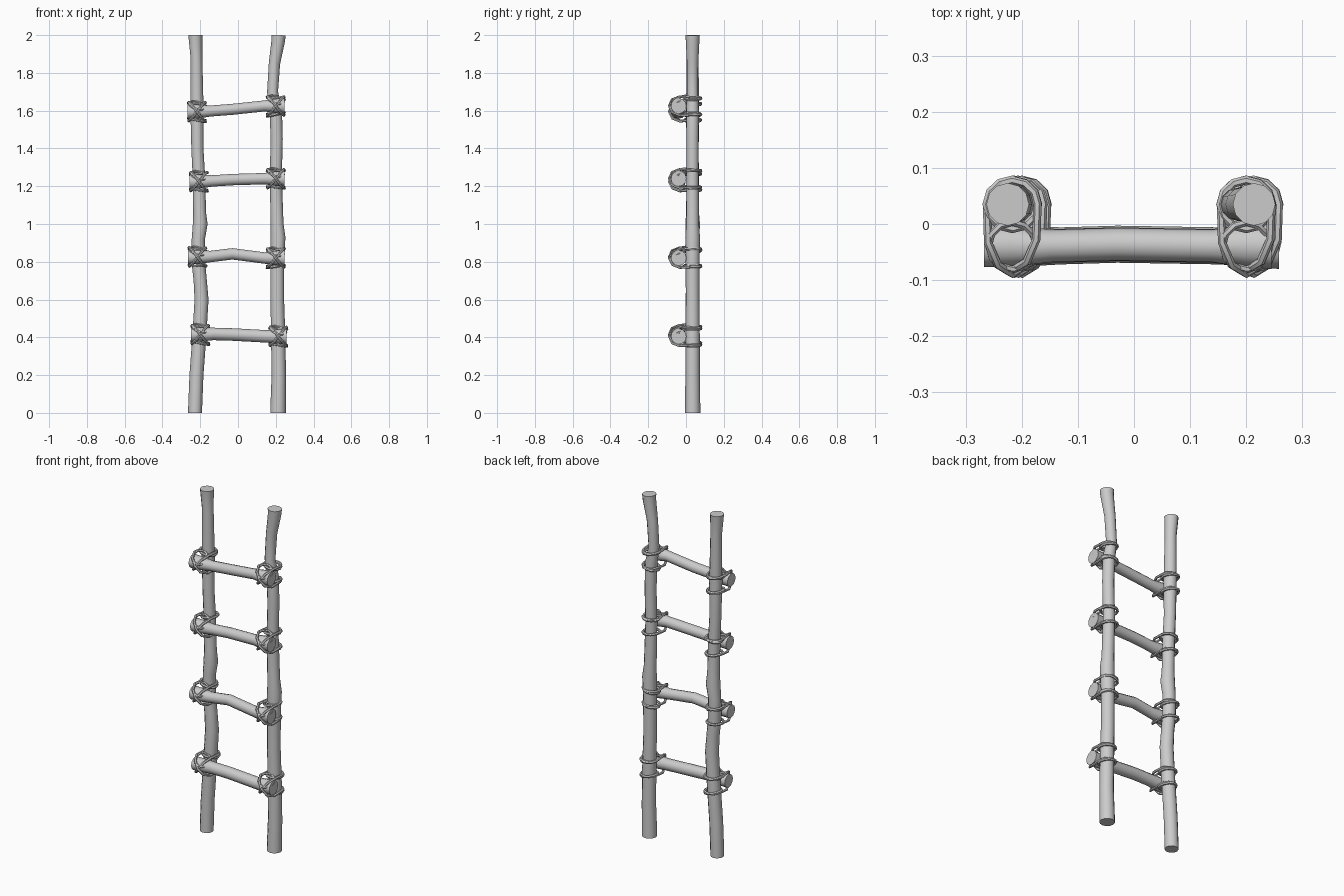
import bpy
import math
import random

random.seed(4)
if "Cube" in bpy.data.objects:
    bpy.data.objects.remove(bpy.data.objects["Cube"], do_unlink=True)

grey = bpy.data.materials.new("light_grey")
grey.use_nodes = True
COLOUR = (0.6, 0.6, 0.6, 1)
grey.diffuse_color = COLOUR
grey.node_tree.nodes["Principled BSDF"].inputs["Base Color"].default_value = COLOUR


def tube(name, points, radii, closed=False, resolution=4):
    """Sweep a circle along a path with a radius at each point."""
    curve = bpy.data.curves.new(name, "CURVE")
    curve.dimensions = "3D"
    curve.bevel_depth = 1
    curve.bevel_resolution = resolution
    curve.use_fill_caps = not closed
    spline = curve.splines.new("POLY")
    spline.points.add(len(points) - 1)
    for target, point, radius in zip(spline.points, points, radii):
        target.co = (*point, 1)
        target.radius = radius
    spline.use_cyclic_u = closed
    curve.materials.append(grey)
    obj = bpy.data.objects.new(name, curve)
    bpy.context.collection.objects.link(obj)
    bpy.ops.object.select_all(action="DESELECT")
    obj.select_set(True)
    bpy.context.view_layer.objects.active = obj
    bpy.ops.object.convert(target="MESH")
    bpy.ops.object.shade_smooth_by_angle(angle=math.radians(50))
    return bpy.context.object


POLE_Y = 0.035
RUNG_Y = -0.039

# Crooked poles: (height, x, radius)
right_profile = [
    (0, -.227, .037), (.02, -.227, .037), (.2, -.22, .037), (.4, -.205, .037),
    (.6, -.193, .037), (.7, -.2, .035), (.8, -.21, .036), (.92, -.21, .035),
    (1.0, -.2, .039), (1.06, -.203, .034), (1.25, -.207, .033), (1.4, -.215, .032),
    (1.6, -.217, .035), (1.88, -.22, .031), (1.98, -.225, .036), (2, -.225, .038)]
left_profile = [
    (0, .212, .041), (.02, .212, .041), (.2, .216, .038), (.4, .213, .038),
    (.6, .208, .036), (.8, .208, .037), (.93, .212, .039), (1.0, .207, .034),
    (1.25, .2, .032), (1.45, .205, .032), (1.6, .2, .033), (1.7, .183, .029),
    (1.85, .193, .03), (1.97, .213, .036), (2, .214, .038)]
for name, profile in (("right_pole", right_profile), ("left_pole", left_profile)):
    tube(name, [(x, POLE_Y, z) for z, x, r in profile], [r for z, x, r in profile])


def lashing(name, x, z):
    """Rope crossing over the rung and circling the pole above and below it."""
    path = []
    for side in (1, -1):
        lift = .003 * side
        # Diagonal over the front of the rung
        for dx, y, dz in ((-.043, -.03, .05), (-.026, -.07, .034), (0, -.086, 0),
                          (.026, -.07, -.034), (.043, -.03, -.05)):
            path.append((x + dx, y - lift, z + dz * side))
        # Turn around the back of the pole
        for step in range(7):
            a = math.pi * step / 6
            path.append((x + .045 * math.cos(a), POLE_Y + .043 * math.sin(a),
                         z - side * (.046 - .004 * step / 6)))
    tube(name + "_cross", path, [.0075] * len(path), True, 1)

    # Slightly tilted rings around the pole
    for label, dz in (("upper", .04), ("lower", -.045)):
        tilt = random.uniform(-.012, .012)
        ring = []
        for i in range(12):
            a = math.tau * i / 12
            ring.append((x + .046 * math.cos(a), POLE_Y + .044 * math.sin(a),
                         z + dz + tilt * math.cos(a)))
        tube(f"{name}_{label}_ring", ring, [.0075] * 12, True, 1)

    # Loop hugging the rung end, drawn back toward the pole
    loop = []
    for i in range(12):
        a = math.tau * i / 12
        loop.append((x + .042 * math.cos(a), RUNG_Y + .042 * math.sin(a),
                     z + .032 - .022 * math.sin(a + 2.6)))
    tube(name + "_loop", loop, [.0065] * 12, True, 1)


# Rungs: right height, middle height, left height, right x, left x, mid radius
rungs = [
    (.415, .415, .405, -.2, .213, .033),
    (.825, .842, .82, -.214, .2, .03),
    (1.225, 1.235, 1.24, -.207, .2, .03),
    (1.595, 1.607, 1.625, -.217, .2, .029)]
for n, (zr, zm, zl, xr, xl, r) in enumerate(rungs, 1):
    path = [(xr - .05, RUNG_Y, zr), (xr, RUNG_Y, zr), (xr + .07, RUNG_Y, zr + .003),
            (-.03, RUNG_Y + .003, zm), (xl - .06, RUNG_Y, zl), (xl, RUNG_Y, zl),
            (xl + .045, RUNG_Y, zl)]
    tube(f"rung_{n}", path, [.038, .037, r, r, r, .038, .041])
    lashing(f"right_lashing_{n}", xr, zr)
    lashing(f"left_lashing_{n}", xl, zl)
